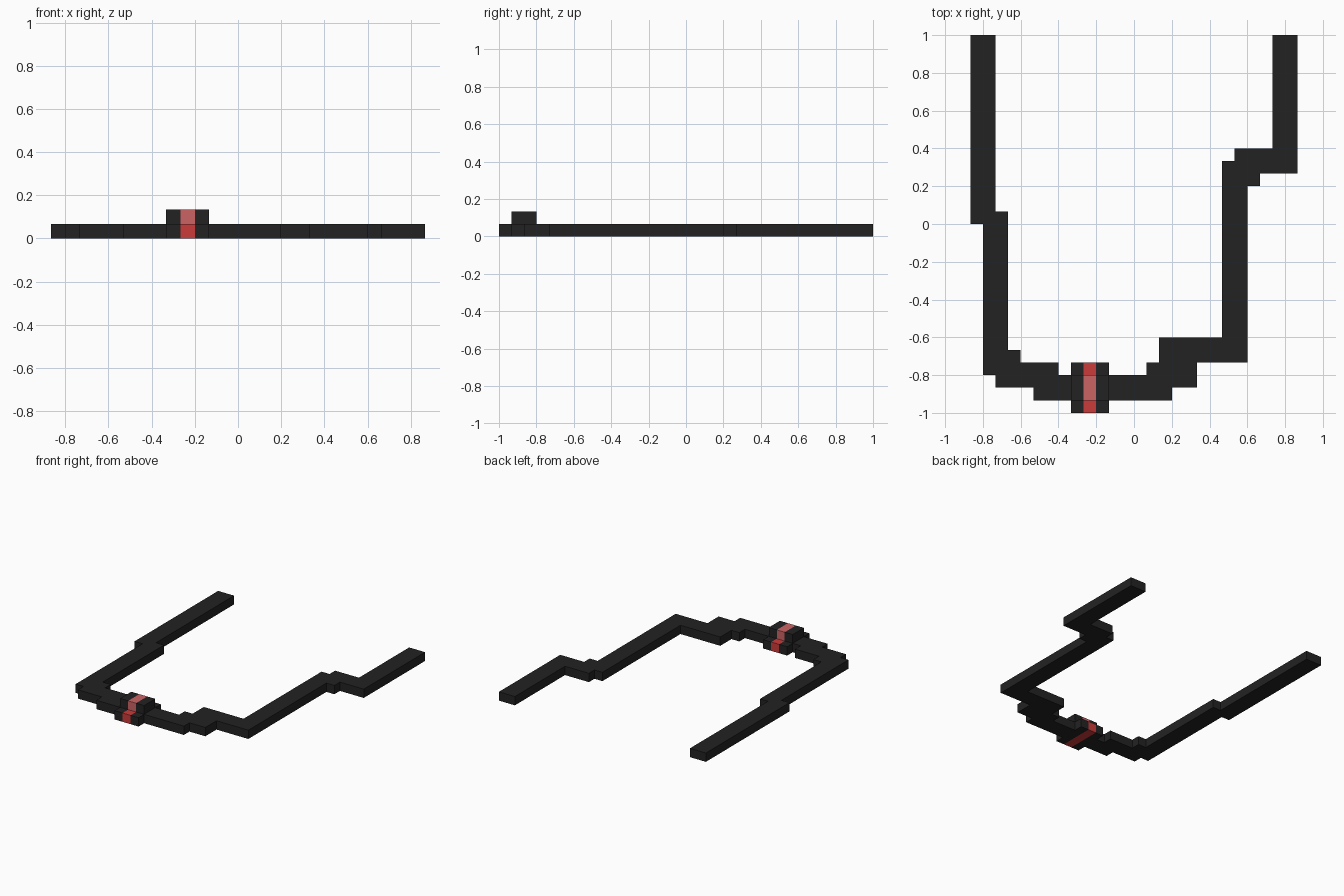
import bpy, bmesh
from mathutils import Vector

if "Cube" in bpy.data.objects:
    bpy.data.objects.remove(bpy.data.objects["Cube"])

U = 1 / 15                      # one block of the grid
ORIGIN = Vector((13, 15, 0))    # block coordinates of the model centre


def material(name, rgb):
    m = bpy.data.materials.new(name)
    m.diffuse_color = (*rgb, 1)
    m.use_nodes = True
    m.node_tree.nodes["Principled BSDF"].inputs["Base Color"].default_value = m.diffuse_color
    return m


BLACK = material("black", (0.0165, 0.0165, 0.0165))
RED = material("red", (0.60, 0.043, 0.043))
PALE_RED = material("pale_red", (0.60, 0.127, 0.127))


def prism(name, points, direction, mats):
    """Extrude a closed outline, given in block units, along direction."""
    bm = bmesh.new()
    face = bm.faces.new([bm.verts.new((Vector(p) - ORIGIN) * U) for p in points])
    ext = bmesh.ops.extrude_face_region(bm, geom=[face], use_keep_orig=True)
    moved = [g for g in ext["geom"] if isinstance(g, bmesh.types.BMVert)]
    bmesh.ops.translate(bm, verts=moved, vec=Vector(direction) * U)
    bmesh.ops.recalc_face_normals(bm, faces=bm.faces[:])
    # faces of the raised bar take the second colour, if there is one
    for f in bm.faces:
        if len(mats) > 1 and f.calc_center_median().z > 1.1 * U:
            f.material_index = 1
    me = bpy.data.meshes.new(name)
    bm.to_mesh(me)
    bm.free()
    for m in mats:
        me.materials.append(m)
    ob = bpy.data.objects.new(name, me)
    bpy.context.collection.objects.link(ob)
    return ob


# Strap halves: stepped outlines in plan, one block thick
left = [(0, 30), (0, 15), (1, 15), (1, 3), (2, 3), (2, 2), (5, 2), (5, 1), (8, 1),
        (8, 3), (7, 3), (7, 4), (4, 4), (4, 5), (3, 5), (3, 16), (2, 16), (2, 30)]
right = [(11, 1), (16, 1), (16, 2), (18, 2), (18, 4), (22, 4), (22, 18), (23, 18),
         (23, 19), (26, 19), (26, 30), (24, 30), (24, 21), (21, 21), (21, 20),
         (20, 20), (20, 6), (15, 6), (15, 4), (14, 4), (14, 3), (11, 3)]
for name, outline in (("strap_left", left), ("strap_right", right)):
    prism(name, [(x, y, 0) for x, y in outline], (0, 0, 1), [BLACK])

# Buckle: stepped side profile, repeated for two black sides and a red centre
profile = [(0, 0), (0, 1), (1, 1), (1, 2), (3, 2), (3, 1), (4, 1), (4, 0)]
for name, x, mats in (("buckle_side_left", 8, [BLACK]),
                      ("buckle_centre", 9, [RED, PALE_RED]),
                      ("buckle_side_right", 10, [BLACK])):
    prism(name, [(x, y, z) for y, z in profile], (1, 0, 0), mats)
